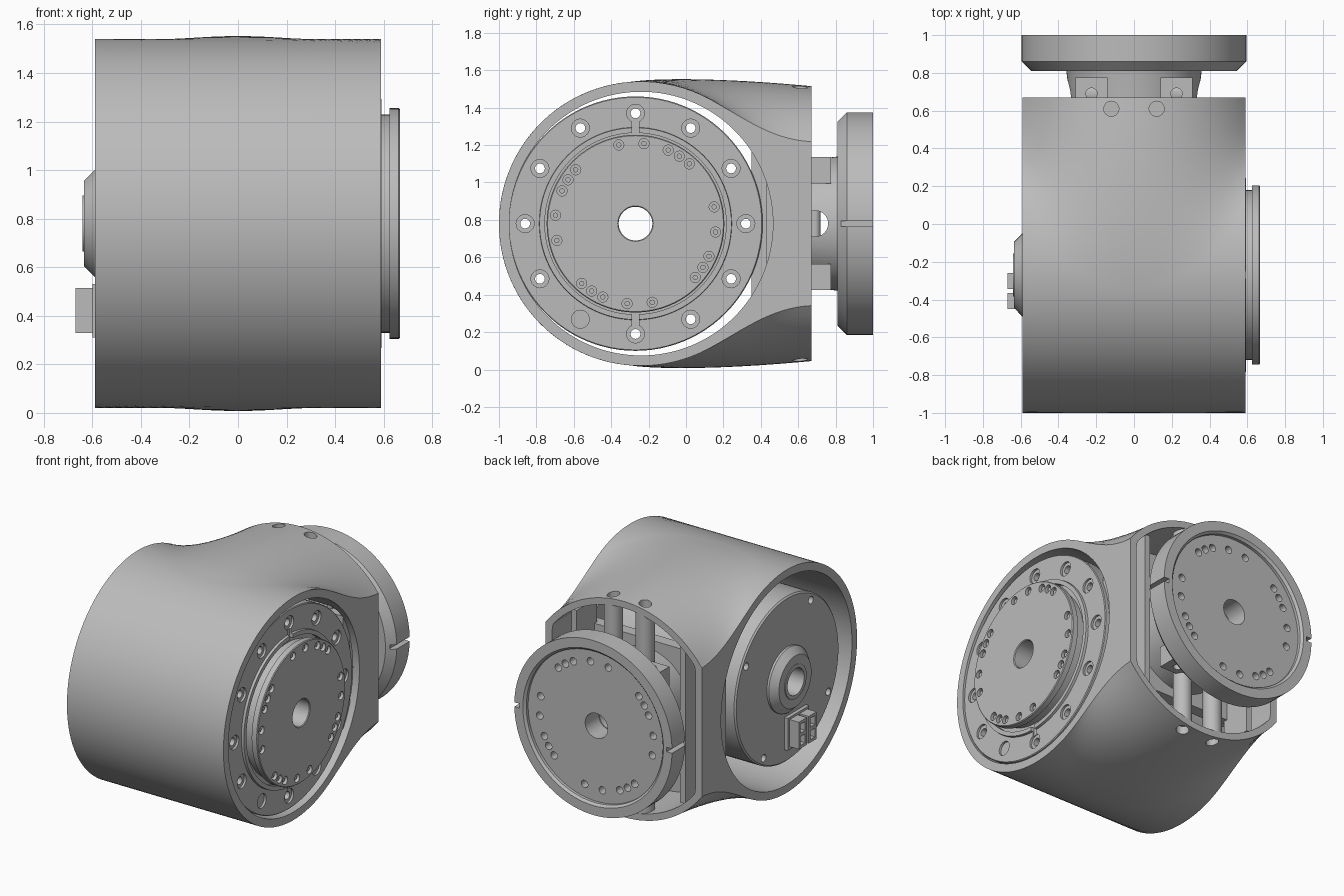
import bpy, bmesh
from math import sin, cos, pi, radians, sqrt
from mathutils import Vector

if "Cube" in bpy.data.objects:
    bpy.data.objects.remove(bpy.data.objects["Cube"])

ZC = 0.78            # height of both joint axes
YM = -0.27           # drive axis
YS = -0.24           # shell axis
BOLTS = [a + k for k in (0, 180) for a in (-42, -33, -24, -6, 12, 48, 57, 66, 84, 102)]

grey = bpy.data.materials.new("machined grey")
grey.use_nodes = True
grey.diffuse_color = (0.5, 0.5, 0.5, 1)
grey.node_tree.nodes["Principled BSDF"].inputs["Base Color"].default_value = (0.5, 0.5, 0.5, 1)


def finish(bm, name):
    bmesh.ops.recalc_face_normals(bm, faces=bm.faces)
    me = bpy.data.meshes.new(name)
    bm.to_mesh(me)
    bm.free()
    ob = bpy.data.objects.new(name, me)
    bpy.context.collection.objects.link(ob)
    me.materials.append(grey)
    return ob


def place(axis, a, r, t, yc=YM):
    """Point at distance a along the axis, radius r, angle t."""
    if axis == "X":
        return Vector((a, yc + r * cos(t), ZC + r * sin(t)))
    return Vector((r * cos(t), a, ZC + r * sin(t)))


def lathe(name, axis, profile, yc=YM, n=96):
    """Revolve a closed (along, radius) outline."""
    bm = bmesh.new()
    rings = [[bm.verts.new(place(axis, a, r, 2 * pi * i / n, yc)) for a, r in profile] for i in range(n)]
    m = len(profile)
    for i in range(n):
        p, q = rings[i], rings[(i + 1) % n]
        for j in range(m):
            k = (j + 1) % m
            bm.faces.new((p[j], p[k], q[k], q[j]))
    return finish(bm, name)


def add_rod(bm, p, q, r, n=24):
    p, q = Vector(p), Vector(q)
    d = q - p
    mat = d.to_track_quat("Z", "Y").to_matrix().to_4x4()
    mat.translation = (p + q) / 2
    bmesh.ops.create_cone(bm, cap_ends=True, segments=n, radius1=r, radius2=r, depth=d.length, matrix=mat)


def rods(name, items, n=24):
    bm = bmesh.new()
    for p, q, r in items:
        add_rod(bm, p, q, r, n)
    return finish(bm, name)


def boxes(name, items):
    """Boxes given as (x0, x1, y0, y1, z0, z1)."""
    bm = bmesh.new()
    for x0, x1, y0, y1, z0, z1 in items:
        vs = bmesh.ops.create_cube(bm, size=1)["verts"]
        for v in vs:
            v.co = ((x0 + x1) / 2 + v.co.x * (x1 - x0), (y0 + y1) / 2 + v.co.y * (y1 - y0),
                    (z0 + z1) / 2 + v.co.z * (z1 - z0))
    return finish(bm, name)


def cut(ob, cutter):
    mod = ob.modifiers.new("cut", "BOOLEAN")
    mod.operation, mod.solver, mod.object = "DIFFERENCE", "EXACT", cutter
    bpy.context.view_layer.objects.active = ob
    bpy.ops.object.modifier_apply(modifier=mod.name)
    bpy.data.objects.remove(cutter)


def bolt_rods(axis, a0, a1, radius, r, angles):
    return [(place(axis, a0, radius, radians(t)), place(axis, a1, radius, radians(t)), r) for t in angles]


# Housing: drum across x blending into a clipped tube towards the back
def half_profile(x):
    h = sqrt(0.735 ** 2 - x * x)
    t = (h - 0.438) / 0.297
    th = radians(62 + 33 * t)
    arc = [(YS + 0.76 * cos(a), 0.76 * sin(a)) for a in [pi + (th - pi) * i / 32 for i in range(33)]]
    p0 = Vector(arc[-1])
    p1 = p0 + Vector((sin(th), -cos(th))) * 0.2 + Vector((0, 0.012 * t))
    p2 = Vector((0.45 - 0.15 * t, h + 0.01 + 0.025 * t))
    p3 = Vector((0.67, h))
    for i in range(1, 17):
        s = i / 16
        u = 1 - s
        arc.append(tuple(p0 * u ** 3 + p1 * 3 * u * u * s + p2 * 3 * u * s * s + p3 * s ** 3))
    return arc


bm = bmesh.new()
rings = []
for i in range(33):
    x = 0.59 * (2 * i / 32 - 1)
    top = half_profile(x)
    loop = top + [(y, -z) for y, z in reversed(top[1:])]
    rings.append([bm.verts.new((x, y, ZC + z)) for y, z in loop])
for p, q in zip(rings, rings[1:]):
    for j in range(len(p)):
        k = (j + 1) % len(p)
        bm.faces.new((p[j], p[k], q[k], q[j]))
bm.faces.new(rings[0])
bm.faces.new(rings[-1])
housing = finish(bm, "housing")
cut(housing, rods("bore_cutter", [((-1, YS, ZC), (1, YS, ZC), 0.705)], 128))

bm = bmesh.new()
cavity = []
for i in range(96):
    c = place("Y", 0.28, 0.69, 2 * pi * (i + 0.5) / 96)
    cavity.append(bm.verts.new((max(-0.54, min(0.54, c.x)), c.y, c.z)))
face = bm.faces.new(cavity)
ext = bmesh.ops.extrude_face_region(bm, geom=[face])["geom"]
bmesh.ops.translate(bm, vec=(0, 0.5, 0), verts=[v for v in ext if isinstance(v, bmesh.types.BMVert)])
bmesh.ops.remove_doubles(bm, verts=bm.verts, dist=1e-5)
cut(housing, finish(bm, "cavity_cutter"))
cut(housing, rods("screw_cutter", [((sx * 0.12, 0.61, ZC + s * 0.66), (sx * 0.12, 0.61, ZC + s * 0.9), 0.04)
                                   for sx in (-1, 1) for s in (-1, 1)]))

# Inside of the back opening: bulkhead, posts and ribs
bulkhead = boxes("bulkhead", [(-0.545, 0.545, 0.35, 0.43, ZC - 0.39, ZC + 0.39)])
posts = rods("posts", [((s * 0.12, 0.61, ZC - 0.682), (s * 0.12, 0.61, ZC + 0.682), 0.06) for s in (-1, 1)])
ribs = boxes("ribs", [(s * 0.41 - 0.02, s * 0.41 + 0.02, 0.4, 0.62, ZC - 0.55, ZC + 0.55) for s in (-1, 1)])

# Neck with lugs and cross holes
neck = lathe("neck", "Y", [(0.42, 0.08), (0.42, 0.33), (0.67, 0.34), (0.82, 0.36), (0.82, 0.08)])
cut(neck, rods("neck_cutter", [((-1, 0.69, ZC), (1, 0.69, ZC), 0.07)] +
               [((s * 0.225, 0.69, 0), (s * 0.225, 0.69, 1.6), 0.03) for s in (-1, 1)]))
lugs = boxes("neck_lugs", [(sx * 0.225 - 0.085, sx * 0.225 + 0.085, 0.62, 0.775,
                            ZC + sz * 0.285 - 0.07, ZC + sz * 0.285 + 0.07) for sx in (-1, 1) for sz in (-1, 1)])
cut(lugs, rods("lug_cutter", [((s * 0.225, 0.69, 0), (s * 0.225, 0.69, 1.6), 0.03) for s in (-1, 1)]))

# Back output plate
plate = lathe("output_plate", "Y", [(0.81, 0.085), (0.81, 0.545), (0.86, 0.595), (1, 0.595), (1, 0.53),
                                    (0.985, 0.515), (0.965, 0.515), (0.965, 0.085)])
cut(plate, rods("plate_bolt_cutter", bolt_rods("Y", 0.9, 1.1, 0.43, 0.025, BOLTS)))
cut(plate, boxes("notch_cutter", [(s * 0.59 - 0.035, s * 0.59 + 0.035, 0.83, 1.1, ZC - 0.015, ZC + 0.015)
                                  for s in (-1, 1)]))

# Drive body with hub on its closed end
drive = lathe("drive_body", "X", [(-0.635, 0.09), (-0.635, 0.175), (-0.59, 0.22), (-0.575, 0.22),
                                  (-0.575, 0.55), (-0.565, 0.56), (0.5, 0.56), (0.5, 0.09)])
cut(drive, rods("drive_screw_cutter", bolt_rods("X", -0.7, -0.53, 0.51, 0.025, range(30, 390, 90))))
hub_ring = lathe("hub_ring", "X", [(-0.64, 0.09), (-0.64, 0.115), (-0.6, 0.115), (-0.6, 0.09)])

# Mounting flange
flange = lathe("mounting_flange", "X", [(0.48, 0.09), (0.48, 0.68), (0.57, 0.68), (0.575, 0.675), (0.575, 0.515),
                                        (0.592, 0.513), (0.592, 0.485), (0.56, 0.485), (0.56, 0.09)])
ring = range(0, 360, 30)
cut(flange, rods("flange_hole_cutter", bolt_rods("X", 0.4, 0.7, 0.59, 0.026, ring)))
cut(flange, rods("flange_bore_cutter", bolt_rods("X", 0.56, 0.7, 0.59, 0.048, ring)))
cut(flange, boxes("key_cutter", [(0.565, 0.7, YM - 0.018, YM + 0.018, ZC + s * 0.51 - 0.035, ZC + s * 0.51 + 0.035)
                                 for s in (-1, 1)]))

# Side output disc
disc = lathe("output_disc", "X", [(0.55, 0.09), (0.55, 0.45), (0.625, 0.45), (0.625, 0.475), (0.662, 0.475),
                                  (0.667, 0.47), (0.667, 0.095), (0.662, 0.09)])
cut(disc, rods("disc_bolt_cutter", bolt_rods("X", 0.64, 0.7, 0.43, 0.027, BOLTS)))
disc_screws = rods("disc_screws", bolt_rods("X", 0.63, 0.655, 0.43, 0.014, BOLTS), 12)

# Cable connector
connector = boxes("connector", [(-0.6, -0.57, -0.47, -0.24, 0.31, 0.53)] +
                  [(-0.67, -0.58, y, y + 0.085, 0.33, 0.515) for y in (-0.45, -0.345)])
cut(connector, boxes("socket_cutter", [(-0.7, -0.63, y + 0.018, y + 0.067, z, z + 0.06)
                                       for y in (-0.45, -0.345) for z in (0.35, 0.435)]))

# Smooth shading with sharp edges kept
for ob in bpy.context.scene.objects:
    ob.select_set(ob.type == "MESH")
bpy.context.view_layer.objects.active = housing
bpy.ops.object.shade_smooth_by_angle(angle=radians(30))
